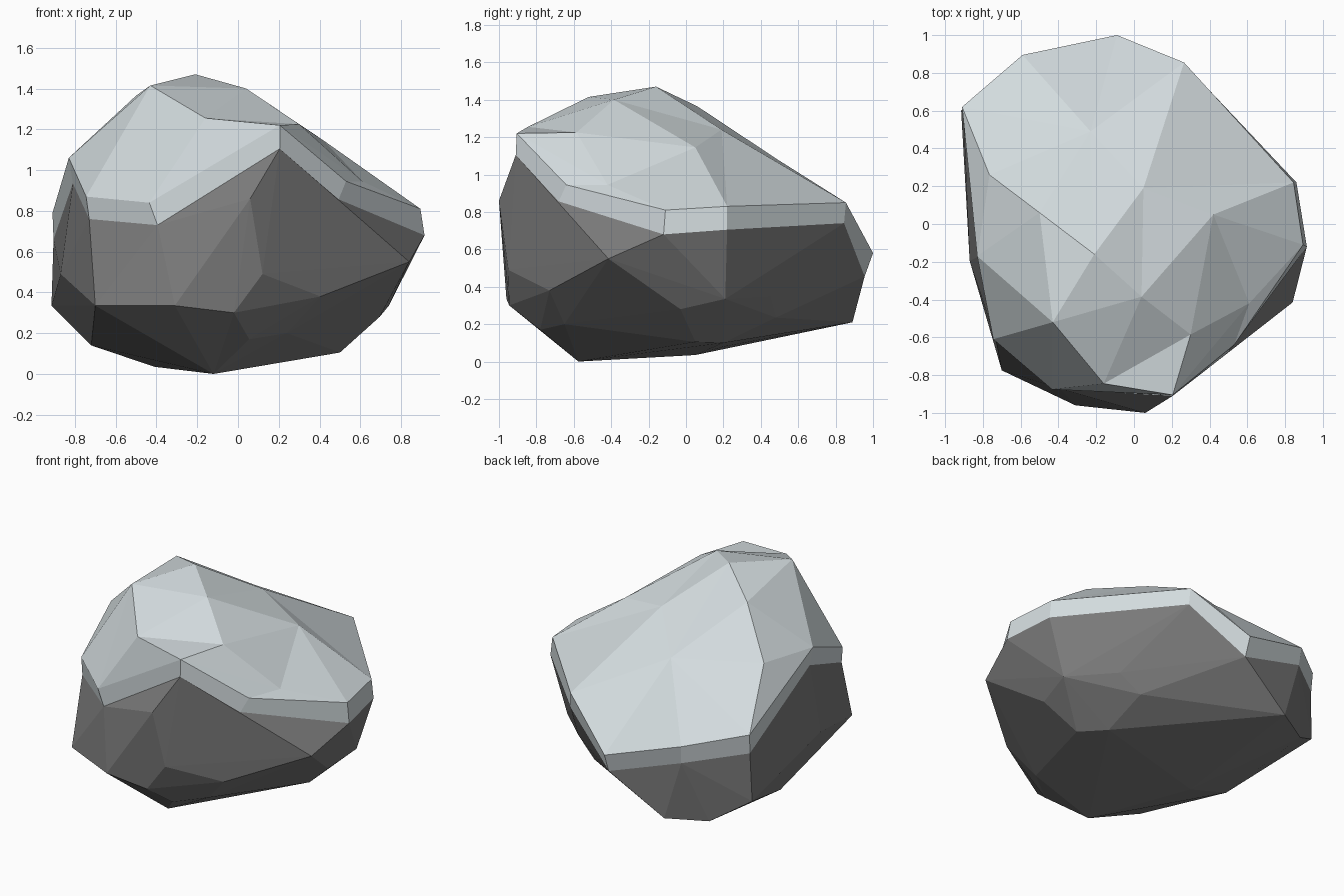
import bpy, bmesh

if "Cube" in bpy.data.objects:
    bpy.data.objects.remove(bpy.data.objects["Cube"])


def material(name, rgb):
    m = bpy.data.materials.new(name)
    m.diffuse_color = (*rgb, 1)
    m.use_nodes = True
    m.node_tree.nodes["Principled BSDF"].inputs["Base Color"].default_value = m.diffuse_color
    return m


def add_object(name, bm, mat):
    bmesh.ops.recalc_face_normals(bm, faces=bm.faces)
    me = bpy.data.meshes.new(name)
    bm.to_mesh(me)
    bm.free()
    me.materials.append(mat)
    ob = bpy.data.objects.new(name, me)
    bpy.context.collection.objects.link(ob)
    return ob


snow = material("snow", (0.65, 0.71, 0.73))
stone = material("dark stone", (0.2, 0.2, 0.2))

# Rim of the snow: upper edge point, lower edge point
rim = {
    "E": ((.205, -.905, 1.22), (.205, -.91, 1.105)),
    "I": ((.53, -.64, .945), (.485, -.69, .835)),
    "J": ((.895, -.11, .81), (.915, -.12, .68)),
    "L": ((.845, .22, .83), (.86, .22, .705)),
    "K": ((.265, .855, .85), (.27, .845, .74)),
    "V": ((-.09, 1.0, .58), (-.09, .955, .455)),
    "U": ((-.59, .895, .73), (-.58, .88, .61)),
    "T": ((-.91, .62, .79), (-.905, .61, .66)),
    "G": ((-.83, -.17, 1.06), (-.81, -.165, .935)),
    "W": ((-.745, -.61, .87), (-.73, -.62, .76)),
    "H": ((-.435, -.875, .84), (-.395, -.87, .73)),
}
# Crown of the snow
crown = {
    "A": (-.21, -.16, 1.47), "B": (-.43, -.52, 1.415), "C": (.04, -.385, 1.4),
    "D": (-.16, -.845, 1.255), "F": (.30, -.585, 1.225), "N": (.05, .19, 1.24),
    "O": (.42, .05, 1.145), "P": (-.5, .06, 1.365), "Q": (-.23, .49, 1.08),
    "R": (.61, -.42, .945), "S": (-.765, .26, 1.1),
}
facets = ("WHB HDB HED BDC BCA CDF DEF GWB GBP PBA GPS TGS STQ SQP PQA AQN "
          "ACN CON CFO FRO FER EIR RIJ RJO OJL OLN NLK NKQ QKV QVU QUT").split()

# Snow cap with its thick edge band
bm = bmesh.new()
top = {k: bm.verts.new(p) for k, p in crown.items()}
top.update({k: bm.verts.new(p[0]) for k, p in rim.items()})
low = {k: bm.verts.new(p[1]) for k, p in rim.items()}
for f in facets:
    bm.faces.new([top[k] for k in f])
names = list(rim)
for a, b in zip(names, names[1:] + names[:1]):
    bm.faces.new((top[a], low[a], low[b], top[b]))
add_object("snow_cap", bm, snow)

# Boulder: faceted stone body below the snow
body = [
    (.06, -1.0, .86), (.12, -.95, .49), (.28, -.83, .485), (.405, -.73, .38),
    (-.02, -.945, .30), (.055, -.78, .17), (.24, -.65, .20), (-.12, -.575, 0),
    (.84, -.415, .55), (.695, -.03, .28), (.74, .21, .335), (.49, .45, .35),
    (.35, .48, .235), (.31, -.19, .10), (.5, .05, .105), (.37, .2, .10),
    (-.41, .05, .035), (-.46, .89, .21), (-.915, .60, .335), (-.7, .75, .2),
    (-.72, .02, .14), (-.87, -.195, .49), (-.70, -.775, .335),
    (-.31, -.96, .335), (-.05, .2, .08),
]
bm = bmesh.new()
for p in body + [p[1] for p in rim.values()]:
    bm.verts.new(p)
bmesh.ops.convex_hull(bm, input=bm.verts)
bmesh.ops.delete(bm, geom=[v for v in bm.verts if not v.link_faces], context='VERTS')
add_object("boulder", bm, stone)
